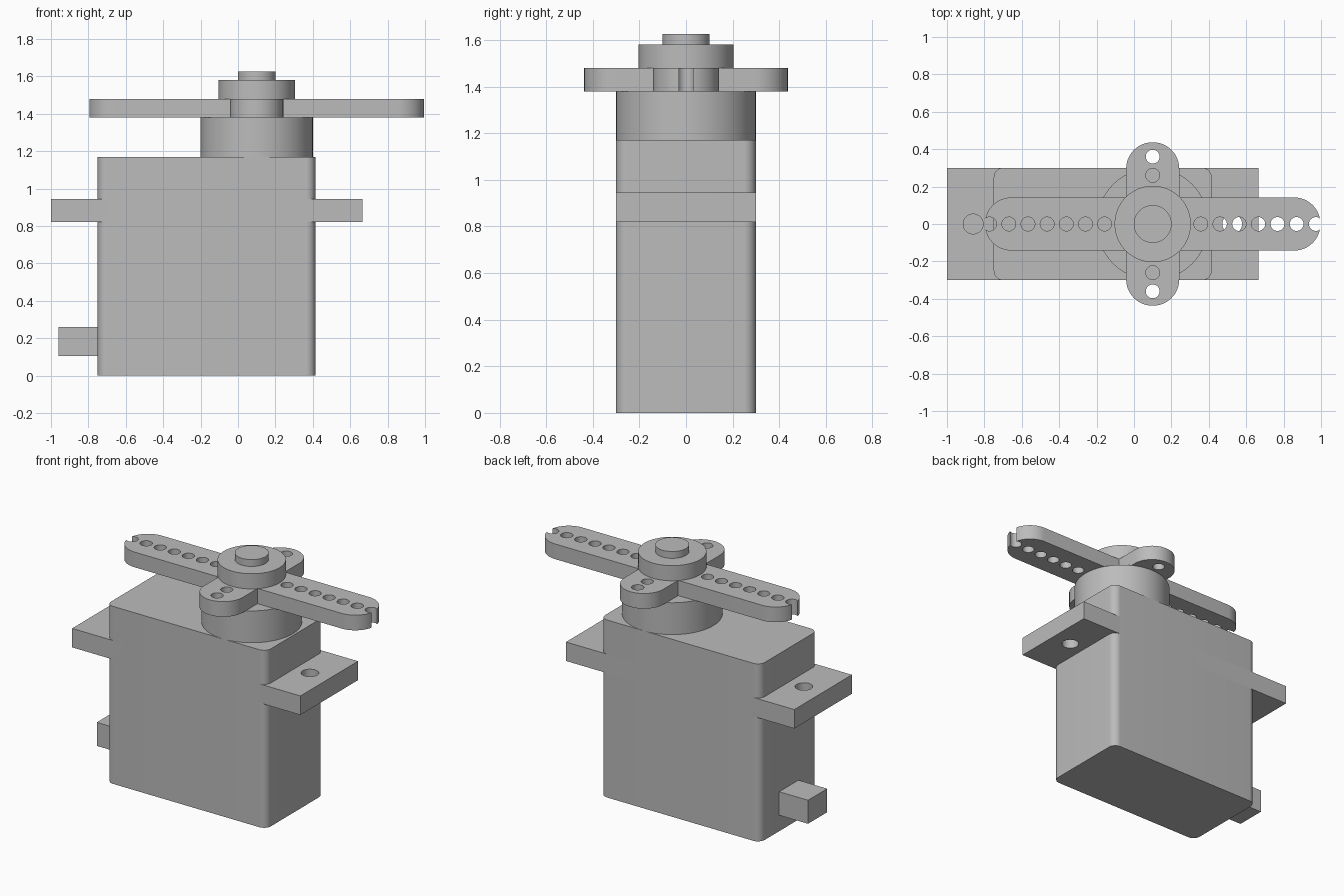
import bpy
import bmesh
from math import pi, cos, sin

cube = bpy.data.objects.get("Cube")
if cube:
    bpy.data.objects.remove(cube, do_unlink=True)

grey = bpy.data.materials.new("plain grey")
grey.use_nodes = True
COLOUR = (0.5, 0.5, 0.5, 1)
grey.diffuse_color = COLOUR
grey.node_tree.nodes["Principled BSDF"].inputs["Base Color"].default_value = COLOUR

AXIS_X = 0.10      # output shaft
BODY_X = -0.1675   # middle of the case


def prism(name, outline, z0, z1):
    """Extrude a flat outline from z0 up to z1."""
    bm = bmesh.new()
    base = bm.faces.new([bm.verts.new((x, y, z0)) for x, y in outline])
    top = bmesh.ops.extrude_face_region(bm, geom=[base])["geom"]
    verts = [v for v in top if isinstance(v, bmesh.types.BMVert)]
    bmesh.ops.translate(bm, verts=verts, vec=(0, 0, z1 - z0))
    bmesh.ops.recalc_face_normals(bm, faces=bm.faces)
    mesh = bpy.data.meshes.new(name)
    bm.to_mesh(mesh)
    bm.free()
    mesh.materials.append(grey)
    obj = bpy.data.objects.new(name, mesh)
    bpy.context.collection.objects.link(obj)
    return obj


def rounded(cx, cy, hx, hy, r, steps=12):
    """Rectangle outline with round corners (r = 0 keeps them square)."""
    if r == 0:
        return [(cx + sx * hx, cy + sy * hy)
                for sx, sy in ((1, 1), (-1, 1), (-1, -1), (1, -1))]
    points = []
    for k, (sx, sy) in enumerate(((1, 1), (-1, 1), (-1, -1), (1, -1))):
        for i in range(steps + 1):
            a = (k + i / steps) * pi / 2
            points.append((cx + sx * (hx - r) + r * cos(a),
                           cy + sy * (hy - r) + r * sin(a)))
    return points


def circle(cx, cy, r, n=64):
    return [(cx + r * cos(2 * pi * i / n), cy + r * sin(2 * pi * i / n))
            for i in range(n)]


def combine(obj, other, operation):
    """Apply a boolean and discard the helper object."""
    bpy.context.view_layer.objects.active = obj
    mod = obj.modifiers.new("combine", "BOOLEAN")
    mod.operation = operation
    mod.solver = "EXACT"
    mod.object = other
    bpy.ops.object.modifier_apply(modifier=mod.name)
    bpy.data.objects.remove(other, do_unlink=True)


def drill(obj, x, y, r, z0, z1):
    cutter = prism("hole_cutter", circle(x, y, r, 32), z0 - 0.05, z1 + 0.05)
    cutter.hide_render = True
    combine(obj, cutter, "DIFFERENCE")


# Case and cable outlet
case = prism("case", rounded(BODY_X, 0, 0.5825, 0.30, 0.05), 0, 1.17)
outlet = prism("cable_outlet", rounded(-0.85, 0, 0.11, 0.10, 0), 0.105, 0.26)

# Mounting flange with a screw hole at each end
flange = prism("mounting_flange", rounded(BODY_X, 0, 0.8325, 0.30, 0), 0.82, 0.945)
for side in (-1, 1):
    drill(flange, BODY_X + side * 0.6925, 0, 0.053, 0.82, 0.945)

# Gear housing
housing = prism("gear_housing", circle(AXIS_X, 0, 0.30, 96), 1.17, 1.38)

# Cross-shaped horn, with end holes of the long arm open as notches
ARM = 0.142
horn = prism("horn", rounded(AXIS_X, 0, 0.897, ARM, ARM - 0.001), 1.38, 1.48)
cross = prism("cross_arm", rounded(AXIS_X, 0, ARM, 0.437, ARM - 0.001), 1.38, 1.48)
combine(horn, cross, "UNION")
for side in (-1, 1):
    for i in range(7):
        drill(horn, AXIS_X + side * (0.257 + 0.1025 * i), 0, 0.037, 1.38, 1.48)
    for y in (0.26, 0.36):
        drill(horn, AXIS_X, side * y, 0.037, 1.38, 1.48)

# Hub and screw head
hub = prism("horn_hub", circle(AXIS_X, 0, 0.204, 96), 1.48, 1.58)
screw = prism("screw_head", circle(AXIS_X, 0, 0.101), 1.58, 1.625)

# Smooth the round walls, keep the rims sharp
for obj in (case, outlet, flange, housing, horn, hub, screw):
    bpy.ops.object.select_all(action="DESELECT")
    obj.select_set(True)
    bpy.context.view_layer.objects.active = obj
    bpy.ops.object.shade_smooth_by_angle(angle=pi / 6)
